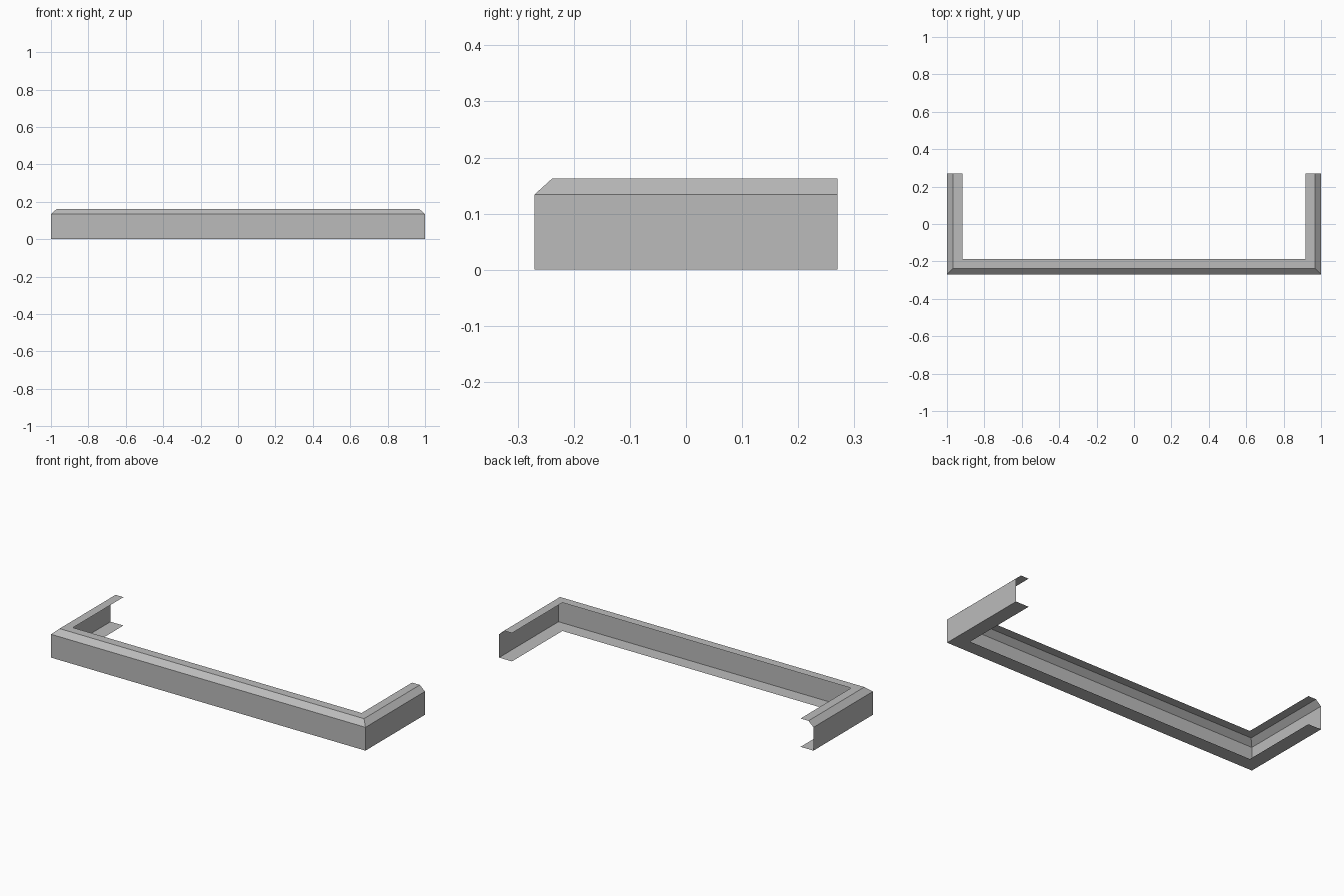
import bpy
import bmesh

cube = bpy.data.objects.get("Cube")
if cube:
    bpy.data.objects.remove(cube, do_unlink=True)

HALF_X, HALF_Y = 1.0, 0.27
HEIGHT, WALL_TOP = 0.163, 0.134
FLANGE, CHAMFER = 0.082, 0.032

# Plain grey finish
grey = bpy.data.materials.new("plain grey")
grey.use_nodes = True
colour = (0.5, 0.5, 0.5, 1)
grey.diffuse_color = colour
grey.node_tree.nodes["Principled BSDF"].inputs["Base Color"].default_value = colour

# Open channel section: (distance inward, height), from bottom lip to top lip
section = [(FLANGE, 0), (0, 0), (0, WALL_TOP), (CHAMFER, HEIGHT), (FLANGE, HEIGHT)]


def path(inset):
    """U-shaped plan line with mitred corners, moved inward by inset."""
    x, y = HALF_X - inset, -HALF_Y + inset
    return [(-x, HALF_Y), (-x, y), (x, y), (x, HALF_Y)]


# Sweep the section around the three sides
bm = bmesh.new()
rows = [[bm.verts.new((x, y, z)) for x, y in path(inset)] for inset, z in section]
for low, high in zip(rows, rows[1:]):
    for i in range(len(low) - 1):
        bm.faces.new((low[i], low[i + 1], high[i + 1], high[i]))

mesh = bpy.data.meshes.new("edge_trim")
bm.to_mesh(mesh)
bm.free()
mesh.materials.append(grey)
trim = bpy.data.objects.new("edge_trim", mesh)
bpy.context.collection.objects.link(trim)
